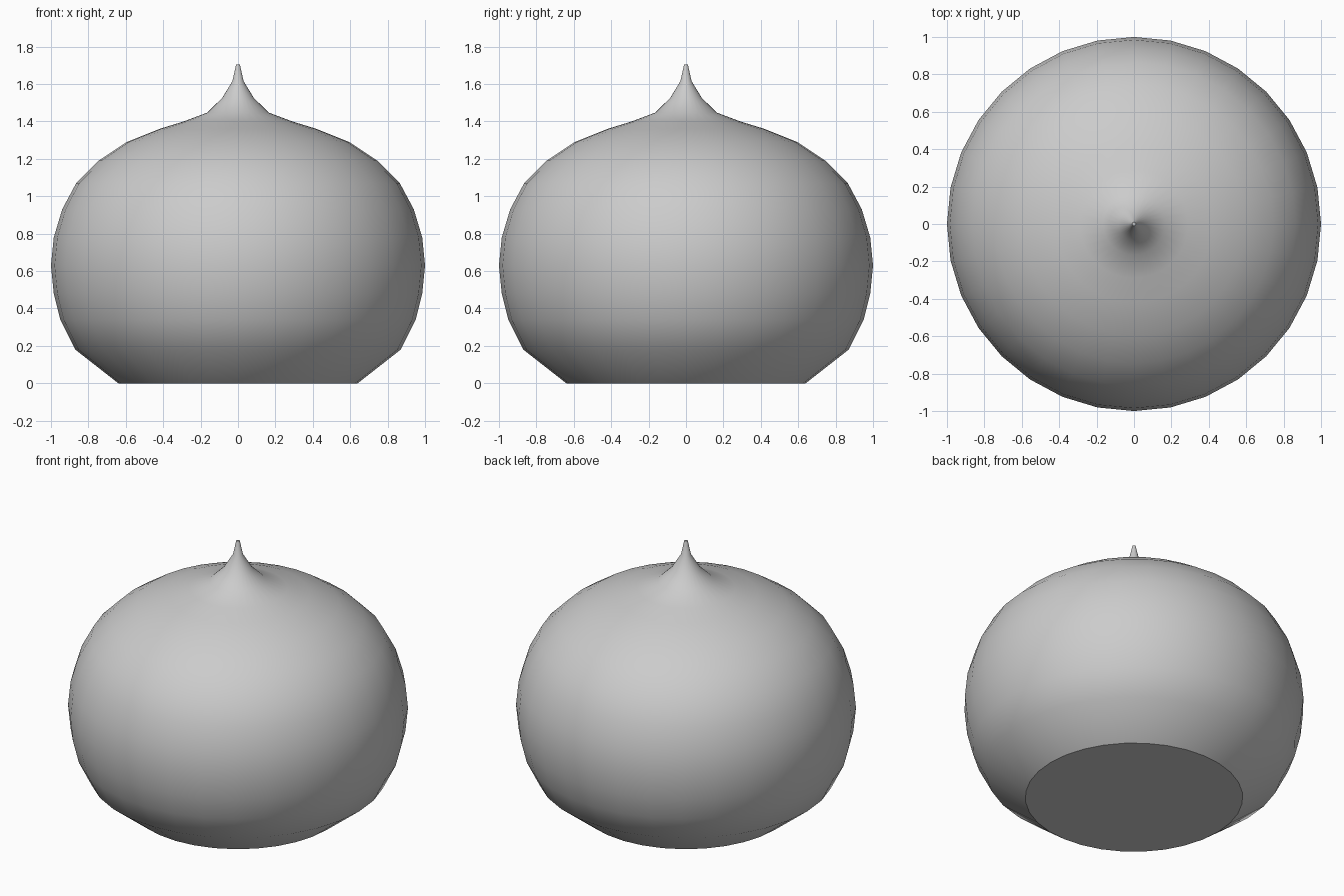
import bpy, bmesh, math
from mathutils import Matrix

if "Cube" in bpy.data.objects:
    bpy.data.objects.remove(bpy.data.objects["Cube"])

SIDES = 32
# (radius, height) from the base up to the pointed tip
PROFILE = [(0.64, 0.0), (0.87, 0.18), (0.95, 0.34), (0.985, 0.48), (1.0, 0.63),
           (0.985, 0.78), (0.94, 0.93), (0.865, 1.07), (0.745, 1.19),
           (0.595, 1.29), (0.42, 1.36), (0.29, 1.40), (0.165, 1.447),
           (0.085, 1.525), (0.03, 1.615), (0.01, 1.705)]


def lathe(name, profile, sides):
    bm = bmesh.new()
    rings = []
    for r, z in profile:
        rings.append([bm.verts.new((r * math.cos(2 * math.pi * i / sides),
                                    r * math.sin(2 * math.pi * i / sides), z))
                      for i in range(sides)])
    for low, high in zip(rings, rings[1:]):
        for i in range(sides):
            j = (i + 1) % sides
            bm.faces.new((low[i], low[j], high[j], high[i]))
    # flat base and tiny blunt tip
    bm.faces.new(rings[0][::-1])
    bm.faces.new(rings[-1])
    mesh = bpy.data.meshes.new(name)
    bm.to_mesh(mesh)
    bm.free()
    obj = bpy.data.objects.new(name, mesh)
    bpy.context.collection.objects.link(obj)
    return obj


# Round body with flared pointed tip
body = lathe("bulb_body", PROFILE, SIDES)
bpy.context.view_layer.objects.active = body
body.select_set(True)
bpy.ops.object.shade_smooth_by_angle(angle=math.radians(32))
